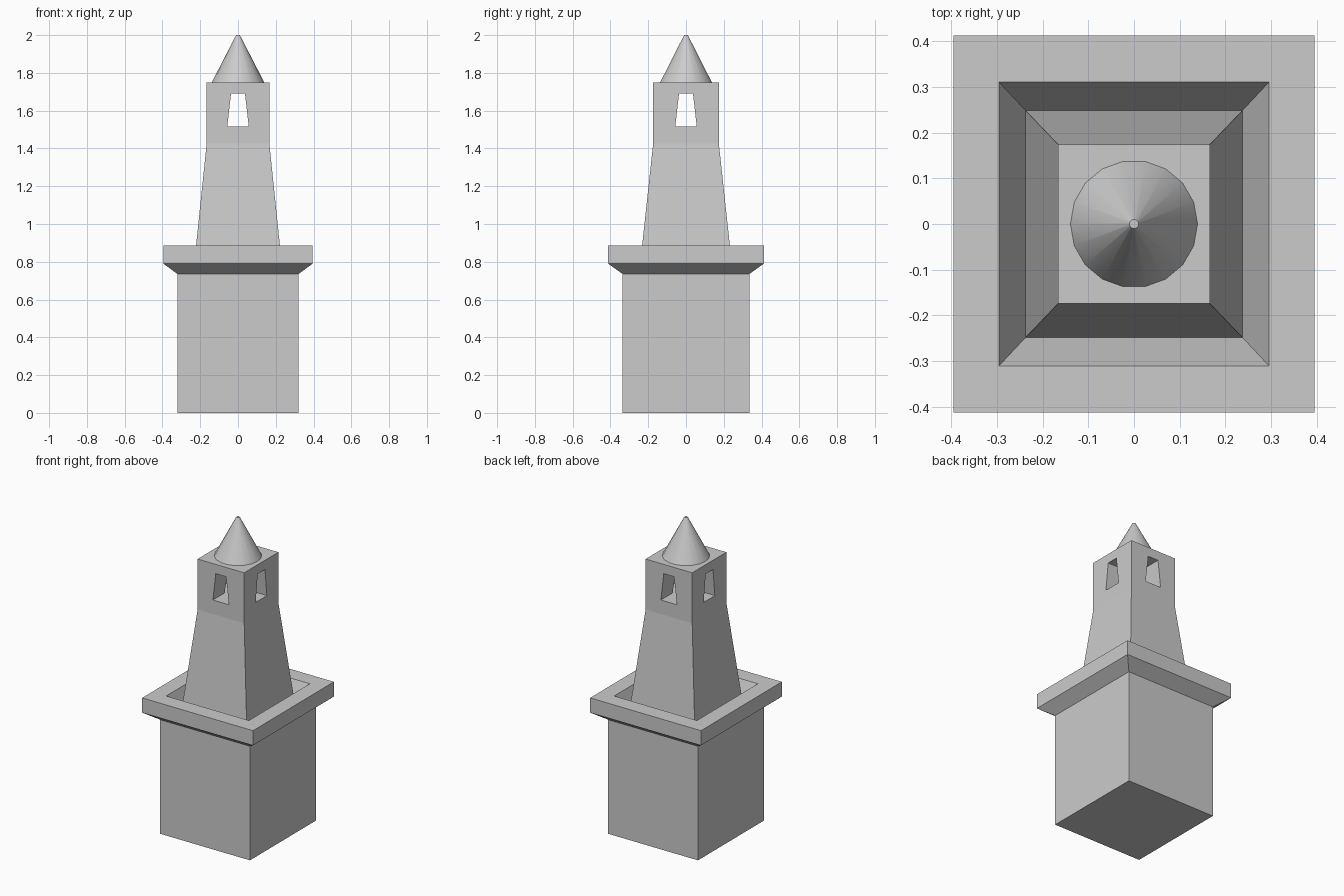
import bpy, bmesh
from math import radians
from mathutils import Matrix

if "Cube" in bpy.data.objects:
    bpy.data.objects.remove(bpy.data.objects["Cube"])


def finish(bm, name):
    bmesh.ops.recalc_face_normals(bm, faces=bm.faces)
    mesh = bpy.data.meshes.new(name)
    bm.to_mesh(mesh)
    bm.free()
    ob = bpy.data.objects.new(name, mesh)
    bpy.context.collection.objects.link(ob)
    return ob


def rect_loft(name, profile):
    """Stack rectangular rings (half x, half y, z) and cap both ends."""
    bm = bmesh.new()
    rings = [[bm.verts.new((sx * hx, sy * hy, z))
              for sx, sy in ((-1, -1), (1, -1), (1, 1), (-1, 1))]
             for hx, hy, z in profile]
    for a, b in zip(rings, rings[1:]):
        for i in range(4):
            j = (i + 1) % 4
            bm.faces.new((a[i], a[j], b[j], b[i]))
    bm.faces.new(rings[0][::-1])
    bm.faces.new(rings[-1])
    return finish(bm, name)


def window_cutter(name, angle):
    """Tapered prism running right through the tower."""
    bm = bmesh.new()
    outline = [(-0.057, 1.515), (0.057, 1.515), (0.037, 1.69), (-0.037, 1.69)]
    face = bm.faces.new([bm.verts.new((x, -0.5, z)) for x, z in outline])
    ext = bmesh.ops.extrude_face_region(bm, geom=[face])["geom"]
    verts = [v for v in ext if isinstance(v, bmesh.types.BMVert)]
    bmesh.ops.translate(bm, verts=verts, vec=(0, 1, 0))
    bm.transform(Matrix.Rotation(angle, 4, 'Z'))
    cutter = finish(bm, name)
    cutter.hide_render = True
    return cutter


# Pedestal, flared ledge, sunken gutter and tapering tower in one profile
tower = rect_loft("tower_body", [
    (0.32, 0.335, 0.0), (0.32, 0.335, 0.735),
    (0.395, 0.412, 0.79), (0.395, 0.412, 0.885),
    (0.295, 0.31, 0.885), (0.237, 0.248, 0.74),
    (0.166, 0.174, 1.425), (0.166, 0.174, 1.75),
])

# Belfry openings in both directions
bpy.context.view_layer.objects.active = tower
tower.select_set(True)
for name, angle in (("window_cutter_front", 0), ("window_cutter_side", radians(90))):
    cutter = window_cutter(name, angle)
    mod = tower.modifiers.new(name, 'BOOLEAN')
    mod.operation = 'DIFFERENCE'
    mod.solver = 'EXACT'
    mod.object = cutter
    bpy.ops.object.modifier_apply(modifier=mod.name)
    bpy.data.objects.remove(cutter)
tower.select_set(False)

# Conical spire
bpy.ops.mesh.primitive_cone_add(vertices=18, radius1=0.139, radius2=0.01, depth=0.25,
                                location=(0, 0, 1.875), rotation=(0, 0, radians(90)))
spire = bpy.context.object
spire.name = "spire"
bpy.ops.object.shade_smooth_by_angle(angle=radians(30))
